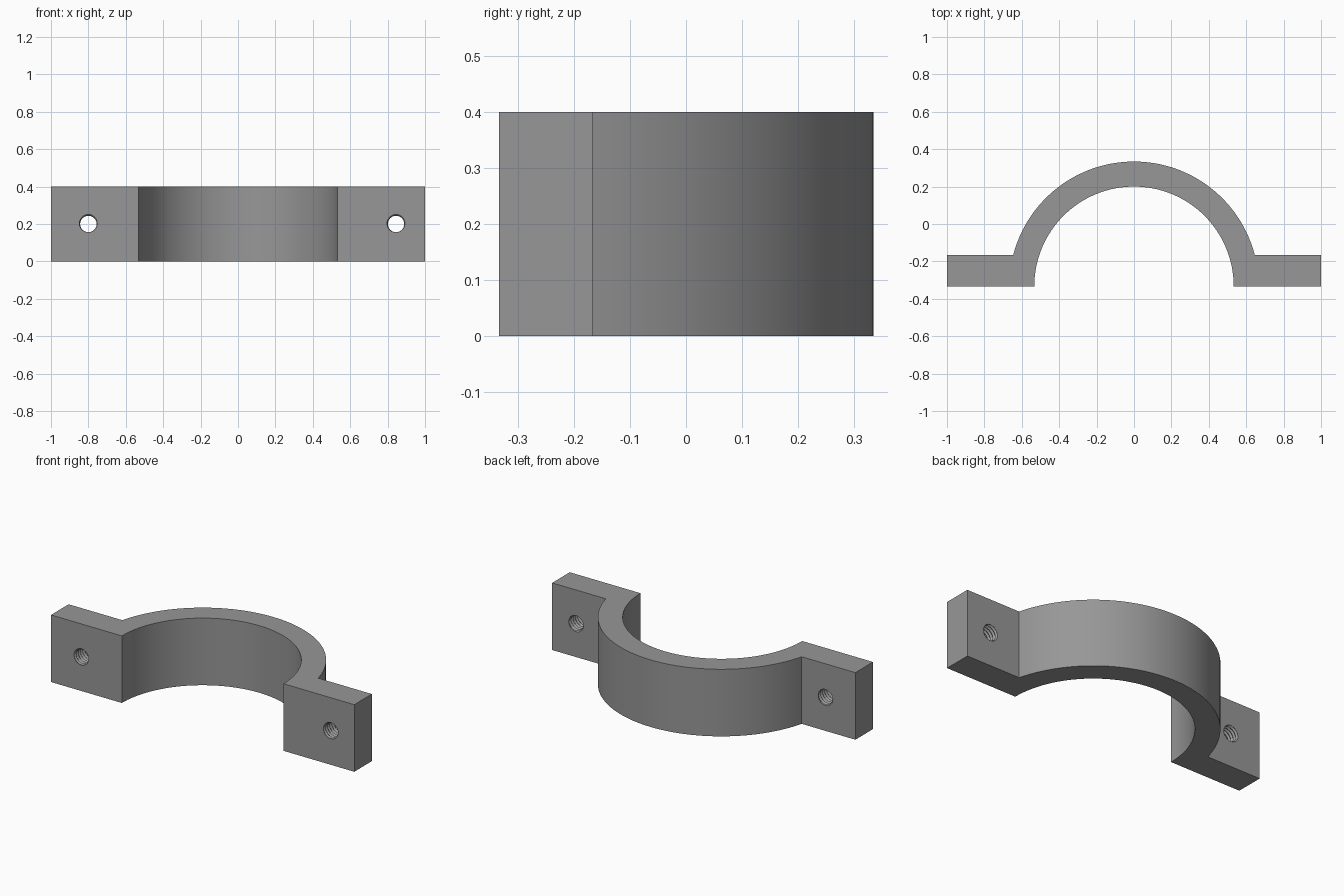
import bpy, bmesh, math

if "Cube" in bpy.data.objects:
    bpy.data.objects.remove(bpy.data.objects["Cube"])

HEIGHT, BASE_Y, TAB_Y = 0.40, -0.333, -0.167
R_IN, R_OUT = 0.533, 0.667

steel = bpy.data.materials.new("grey steel")
steel.diffuse_color = (0.31, 0.31, 0.31, 1)
steel.use_nodes = True
steel.node_tree.nodes["Principled BSDF"].inputs["Base Color"].default_value = steel.diffuse_color


def add_object(name, bm):
    bmesh.ops.recalc_face_normals(bm, faces=bm.faces)
    mesh = bpy.data.meshes.new(name)
    bm.to_mesh(mesh)
    bm.free()
    mesh.materials.append(steel)
    obj = bpy.data.objects.new(name, mesh)
    bpy.context.collection.objects.link(obj)
    return obj


def arc(radius, a0, a1, n):
    return [(radius * math.cos(a0 + (a1 - a0) * i / n),
             BASE_Y + radius * math.sin(a0 + (a1 - a0) * i / n)) for i in range(n + 1)]


def thread_cutter(x, z, crest=0.044, root=0.052, pitch=0.02, n=24, turns=11):
    """Closed screw-shaped solid running along y."""
    bm = bmesh.new()
    y0, m_end = BASE_Y - 0.035, turns * n

    def vert(r, m, shift):
        a = 2 * math.pi * m / n
        return bm.verts.new((x + r * math.cos(a), y0 + pitch * (m / n + shift), z + r * math.sin(a)))

    c = [vert(crest, m, 0) for m in range(m_end + n + 1)]
    g = [vert(root, m, 0.5) for m in range(m_end + 1)]
    for m in range(m_end):
        bm.faces.new((c[m], c[m + 1], g[m + 1], g[m]))
        bm.faces.new((g[m], g[m + 1], c[m + 1 + n], c[m + n]))
    # End caps
    for loop, y in ((c[:n + 1] + [g[0]], y0 - 0.01),
                    (c[m_end:] + [g[m_end]], y0 + pitch * (turns + 1) + 0.01)):
        tip = bm.verts.new((x, y, z))
        for i, v in enumerate(loop):
            bm.faces.new((v, loop[(i + 1) % len(loop)], tip))
    return add_object("thread_cutter", bm)


# Half-ring clamp with two mounting tabs, extruded from one outline
a_tab = math.asin((TAB_Y - BASE_Y) / R_OUT)
outline = ([(1, BASE_Y), (1, TAB_Y)] + arc(R_OUT, a_tab, math.pi - a_tab, 64)
           + [(-1, TAB_Y), (-1, BASE_Y)] + arc(R_IN, math.pi, 0, 64))
bm = bmesh.new()
face = bm.faces.new([bm.verts.new((x, y, 0)) for x, y in outline])
top = bmesh.ops.extrude_face_region(bm, geom=[face])["geom"]
bmesh.ops.translate(bm, vec=(0, 0, HEIGHT), verts=[v for v in top if isinstance(v, bmesh.types.BMVert)])
clamp = add_object("pipe_clamp", bm)

# Threaded bolt holes through the tabs
bpy.context.view_layer.objects.active = clamp
clamp.select_set(True)
for hole_x in (-0.80, 0.845):
    cutter = thread_cutter(hole_x, HEIGHT / 2)
    mod = clamp.modifiers.new("bolt_hole", "BOOLEAN")
    mod.operation, mod.solver, mod.object = "DIFFERENCE", "EXACT", cutter
    bpy.ops.object.modifier_apply(modifier=mod.name)
    bpy.data.objects.remove(cutter)

bpy.ops.object.shade_smooth_by_angle(angle=math.radians(30))
